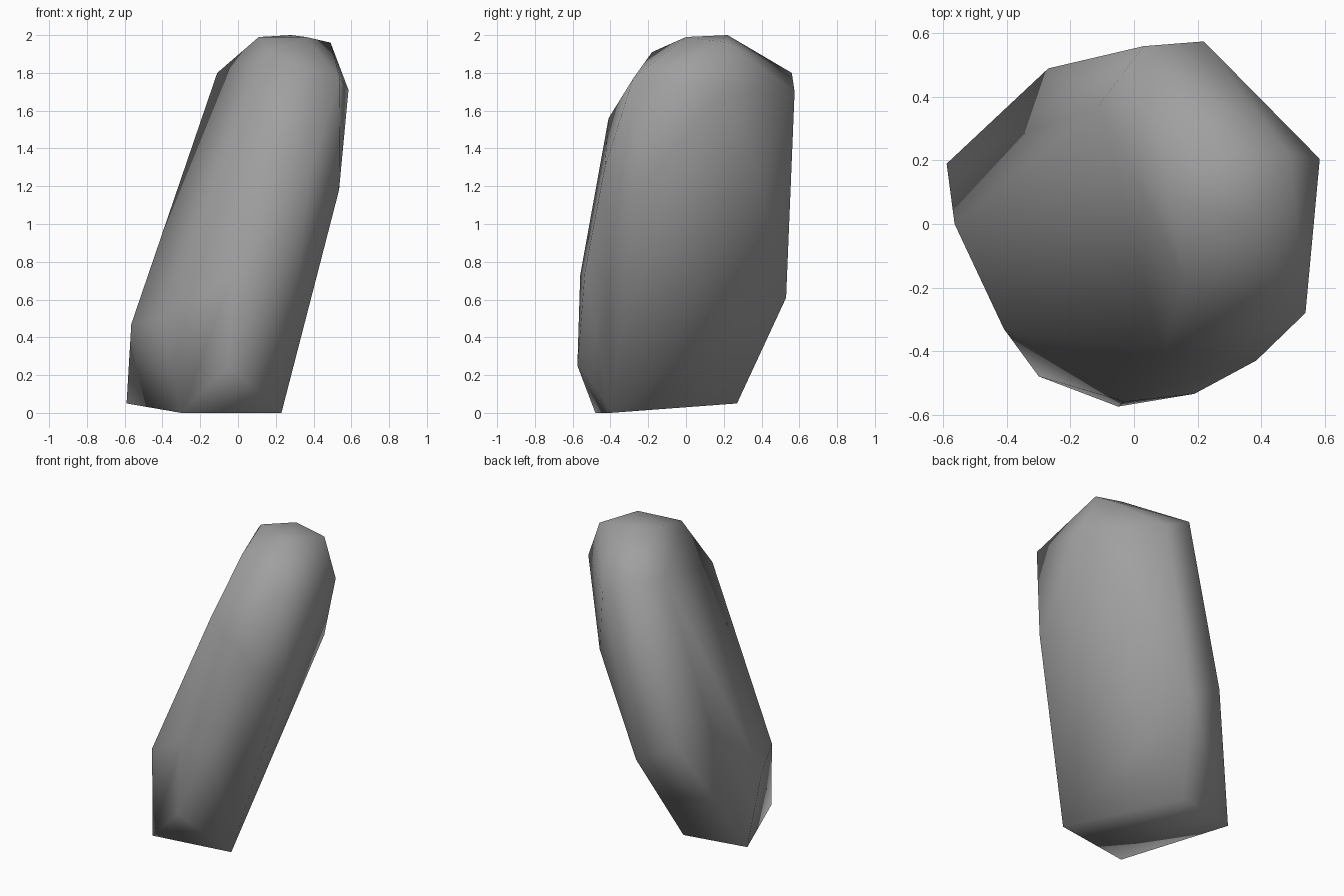
import bpy
import bmesh

# Remove the default cube only
default_cube = bpy.data.objects.get("Cube")
if default_cube:
    bpy.data.objects.remove(default_cube, do_unlink=True)


def make_material(name, grey):
    """One flat colour shown in the viewport and in a render."""
    material = bpy.data.materials.new(name)
    material.use_nodes = True
    colour = (grey, grey, grey, 1)
    material.diffuse_color = colour
    shader = next(node for node in material.node_tree.nodes
                  if node.type == "BSDF_PRINCIPLED")
    shader.inputs["Base Color"].default_value = colour
    return material


def make_stone(name, tiers, material):
    """Wrap a faceted skin around the corner points of every tier."""
    mesh = bpy.data.meshes.new(name)
    stone = bpy.data.objects.new(name, mesh)
    bpy.context.collection.objects.link(stone)
    bm = bmesh.new()
    for corners in tiers:
        for corner in corners:
            bm.verts.new(corner)
    hull = bmesh.ops.convex_hull(bm, input=bm.verts[:])
    unused = {item for key in ("geom_interior", "geom_unused")
              for item in hull[key] if isinstance(item, bmesh.types.BMVert)}
    bmesh.ops.delete(bm, geom=list(unused), context="VERTS")
    bmesh.ops.recalc_face_normals(bm, faces=bm.faces[:])
    # Soft shading blends the broad facets together
    for face in bm.faces:
        face.smooth = True
    bm.to_mesh(mesh)
    bm.free()
    mesh.materials.append(material)
    return stone


# Corners of the leaning stone, from the foot to the crown
foot = [(-.3, -.48, 0), (.23, -.4, 0), (-.17, .27, .05), (-.59, .19, .05),
        (-.05, -.575, .25)]
lower_body = [(-.565, 0, .47), (-.41, -.33, .5), (0, .53, .61),
              (-.03, -.56, .73), (.19, -.535, .75), (-.27, .49, .76)]
upper_body = [(.535, -.26, 1.18), (.37, .39, 1.2), (.385, -.43, 1.3),
              (.09, -.41, 1.56)]
shoulder = [(.22, .575, 1.7), (.585, .205, 1.71), (.54, -.28, 1.77),
            (-.11, .375, 1.8), (.03, .56, 1.8)]
crown = [(.16, -.18, 1.91), (.49, .22, 1.96), (.11, .09, 1.99),
         (.36, 0, 1.99), (.28, .22, 2)]

stone_grey = make_material("stone grey", .35)
make_stone("standing_stone",
           [foot, lower_body, upper_body, shoulder, crown], stone_grey)
